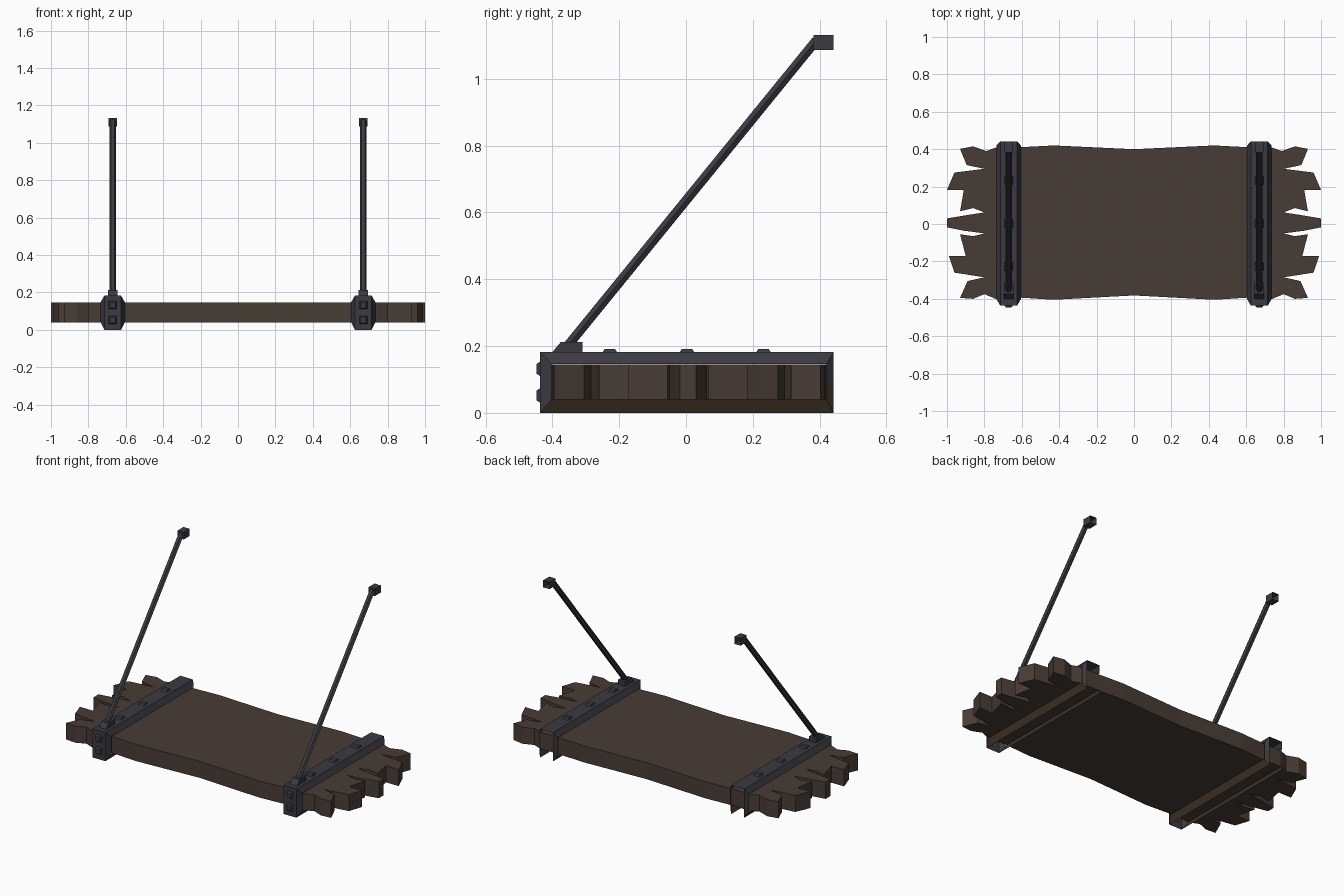
import bpy, bmesh
from mathutils import Vector

if "Cube" in bpy.data.objects:
    bpy.data.objects.remove(bpy.data.objects["Cube"])


def material(name, rgb):
    m = bpy.data.materials.new(name)
    m.diffuse_color = (*rgb, 1)
    m.use_nodes = True
    m.node_tree.nodes["Principled BSDF"].inputs["Base Color"].default_value = m.diffuse_color
    return m


WOOD = material("dark wood", (0.066, 0.046, 0.037))
IRON = material("dark iron", (0.042, 0.042, 0.053))
RUST = material("brown iron", (0.052, 0.036, 0.023))


def finish(name, bm, mats):
    bmesh.ops.recalc_face_normals(bm, faces=bm.faces)
    me = bpy.data.meshes.new(name)
    bm.to_mesh(me)
    bm.free()
    for m in mats:
        me.materials.append(m)
    ob = bpy.data.objects.new(name, me)
    bpy.context.collection.objects.link(ob)
    return ob


def loft(name, a, b, cap_a=True, cap_b=True):
    """Join two matching rings of points into a solid."""
    bm = bmesh.new()
    va = [bm.verts.new(p) for p in a]
    vb = [bm.verts.new(p) for p in b]
    n = len(va)
    for i in range(n):
        j = (i + 1) % n
        bm.faces.new((va[i], va[j], vb[j], vb[i]))
    if cap_a:
        bm.faces.new(va[::-1])
    if cap_b:
        bm.faces.new(vb)
    return finish(name, bm, [IRON])


# plank: one splintered end outline, mirrored to the other end
end = [(0.43, -0.405), (0.62, -0.393), (0.74, -0.400), (0.80, -0.375), (0.86, -0.400),
       (0.93, -0.395), (0.89, -0.305), (0.80, -0.285), (0.96, -0.260), (0.99, -0.170),
       (0.90, -0.170), (0.93, -0.055), (0.86, -0.065), (0.80, -0.050), (0.91, -0.036),
       (1.00, -0.018), (1.00, 0.030), (0.91, 0.045), (0.80, 0.062), (0.86, 0.085),
       (0.93, 0.068), (0.91, 0.182), (1.00, 0.182), (0.96, 0.275), (0.80, 0.295),
       (0.895, 0.315), (0.93, 0.402), (0.86, 0.415), (0.79, 0.390), (0.73, 0.412),
       (0.62, 0.410), (0.43, 0.420)]
outline = [(0, -0.382)] + end + [(0, 0.400)] + [(-x, y) for x, y in reversed(end)]
bm = bmesh.new()
base = bm.faces.new([bm.verts.new((x, y, 0.04)) for x, y in outline])
ext = bmesh.ops.extrude_face_region(bm, geom=[base], use_keep_orig=True)
for v in ext["geom"]:
    if isinstance(v, bmesh.types.BMVert):
        v.co.z = 0.145
bmesh.ops.triangulate(bm, faces=[f for f in bm.faces if len(f.verts) > 4])
finish("plank", bm, [WOOD])

# clamp band profile (y, z): outer narrow loop and inner wide loop
OUT = [(-0.437, 0), (-0.437, 0.182), (0.442, 0.182), (0.442, 0.09), (0.442, 0)]
INN = [(-0.402, 0.04), (-0.402, 0.147), (0.420, 0.147), (0.420, 0.09), (0.420, 0.04)]


def clamp(cx):
    bm = bmesh.new()
    rings = [[bm.verts.new((cx + s * w, y, z)) for y, z in loop]
             for s, w, loop in ((-1, 0.065, INN), (-1, 0.045, OUT), (1, 0.045, OUT), (1, 0.065, INN))]
    for k in range(3):
        for i in range(5):
            # the outer skin covers only front and top; back and bottom are open
            if k == 1 and i > 1:
                continue
            j = (i + 1) % 5
            f = bm.faces.new((rings[k][i], rings[k][j], rings[k + 1][j], rings[k + 1][i]))
            f.material_index = 1 if i > 2 else 0
    finish("clamp_band", bm, [IRON, RUST])


def rect(cx, hw, hl, z, cy=0):
    return [Vector((cx + a * hw, cy + b * hl, z)) for a, b in ((-1, -1), (1, -1), (1, 1), (-1, 1))]


for cx in (-0.67, 0.67):
    clamp(cx)
    # rivets on top and front
    for y in (-0.228, 0.003, 0.232):
        loft("top_rivet", rect(cx, 0.023, 0.023, 0.180, y), rect(cx, 0.018, 0.015, 0.192, y), False)
    for z in (0.052, 0.132):
        ring = lambda r, y: [(p.x, y, z + p.y) for p in rect(cx, r, r, 0)]
        loft("front_rivet", ring(0.022, -0.436), ring(0.015, -0.447), False)
    # rod foot, sloped at the front
    foot = [(-0.402, 0.180), (-0.375, 0.212), (-0.310, 0.212), (-0.310, 0.180)]
    loft("rod_foot", [(cx - 0.025, y, z) for y, z in foot], [(cx + 0.025, y, z) for y, z in foot])
    # slanted six-sided support rod
    a, b = Vector((cx, -0.355, 0.200)), Vector((cx, 0.390, 1.115))
    up = (b - a).normalized().cross(Vector((1, 0, 0)))
    sec = [(0.018, 0), (0.009, 0.014), (-0.009, 0.014), (-0.018, 0), (-0.009, -0.014), (0.009, -0.014)]
    offs = [Vector((u, 0, 0)) + up * v for u, v in sec]
    loft("support_rod", [a + o for o in offs], [b + o for o in offs])
    # wall block at the rod top, open at the back
    block = lambda y, w, z0, z1: [(cx - w, y, z0), (cx + w, y, z0), (cx + w, y, z1), (cx - w, y, z1)]
    loft("wall_block", block(0.382, 0.022, 1.086, 1.131), block(0.442, 0.022, 1.086, 1.131), True, False)
